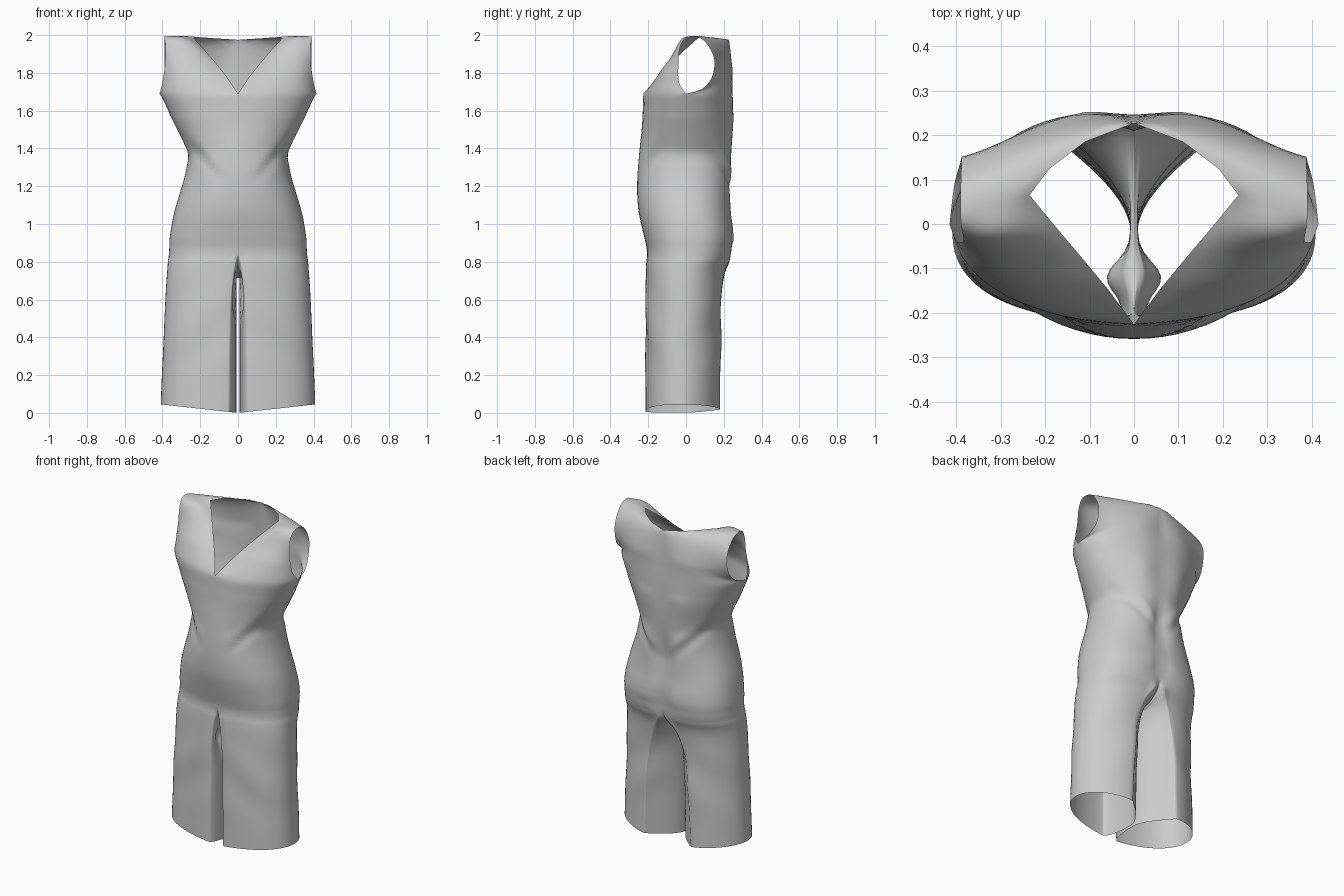
import bpy, bmesh
from math import sin, cos, pi, exp
from mathutils import Vector

if "Cube" in bpy.data.objects:
    bpy.data.objects.remove(bpy.data.objects["Cube"])

N = 16  # columns from centre line to side seam

# Body sections: z, half width, front y, back y, side y, roundness, leg opening
TORSO = [
    (1.69, .415, -.226, .250, .00, 2.1, 0),
    (1.62, .382, -.228, .252, .00, 2.1, 0),
    (1.52, .332, -.233, .251, .00, 2.1, 0),
    (1.44, .292, -.241, .248, .00, 2.1, 0),
    (1.37, .264, -.248, .246, .00, 2.1, 0),
    (1.30, .272, -.254, .246, .00, 2.1, 0),
    (1.23, .288, -.258, .244, .00, 2.1, 0),
    (1.15, .312, -.258, .240, .00, 2.15, 0),
    (1.06, .338, -.250, .242, .00, 2.2, 0),
    (0.96, .357, -.228, .254, .00, 2.25, 0),
    (0.87, .367, -.208, .252, .00, 2.3, 0)]
LEG = [
    TORSO[-1],
    (0.82, .370, -.209, .238, .00, 2.3, .2),
    (0.76, .374, -.212, .211, -.01, 2.3, .4),
    (0.68, .380, -.213, .195, -.015, 2.3, .6),
    (0.55, .387, -.214, .187, -.017, 2.3, .8),
    (0.36, .395, -.215, .184, -.017, 2.3, .9),
    (0.18, .403, -.215, .182, -.017, 2.3, .95),
    (0.00, .409, -.215, .180, -.017, 2.3, 1)]

# Shoulder panel: neck edge, panel middle, armhole edge (front over to back)
YOKE = [
    ((.060, -.145, 1.780), (.285, -.135, 1.785), (.400, -.037, 1.75)),
    ((.120, -.073, 1.855), (.288, -.080, 1.880), (.386, -.040, 1.85)),
    ((.180, -.002, 1.925), (.298, -.025, 1.975), (.384, -.030, 1.94)),
    ((.235, .065, 1.985), (.310, .040, 1.995), (.390, .010, 1.99)),
    ((.190, .125, 1.988), (.300, .105, 1.988), (.390, .090, 1.975)),
    ((.110, .185, 1.982), (.265, .165, 1.950), (.388, .148, 1.88)),
    ((0, .227, 1.975), (.225, .205, 1.880), (.391, .138, 1.78)),
    ((0, .238, 1.830), (.220, .220, 1.780), (.405, .085, 1.715))]


def spline(rows, steps):
    """Catmull-Rom through rows of numbers."""
    out = []
    for i in range(len(rows) - 1):
        q = [rows[max(0, min(len(rows) - 1, i + d))] for d in (-1, 0, 1, 2)]
        for k in range(steps):
            t = k / steps
            out.append(tuple(
                .5 * (2*b + (c - a)*t + (2*a - 5*b + 4*c - d)*t*t + (3*b - a - 3*c + d)*t**3)
                for a, b, c, d in zip(*q)))
    return out + [tuple(rows[-1])]


def leg_centre(row, a):
    return max(0, row[6]) * (.16 if a > 0 else .055)


def section(row, a):
    """Point on the outer half of a section, a from -pi/2 (front) to pi/2 (back)."""
    z, w, yf, yb, y0, n, o = row
    c = leg_centre(row, a)
    if a > 0:  # full seat, slimmer back of the legs
        n += .3 * bell(z - .97, .2) - .5 * max(0, o)
    s = abs(sin(a)) ** (2 / n)
    y = y0 + (yb - y0) * s if a > 0 else y0 + (yf - y0) * s
    return Vector((c + (w - c) * max(0, cos(a)) ** (2 / n), y, z))


def bell(v, width):
    return exp(-(v / width) ** 2)


def folds(p):
    """Soft cloth folds: pinched back seam and slanted waist creases."""
    x, y, z = p
    side = 1 if y > 0 else -1
    if y > .05:
        y -= .032 * bell(x, .05) * bell(z - 1.20, .15)
        y -= .025 * bell(x, .045) * bell(z - .91, .09)
        y += (.012 * bell(x - .13, .06) - .006 * bell(x, .05)) * bell(z - 1.6, .18)
    d = z - (1.12 + (1.1 if side > 0 else 1.2) * x)
    fade = min(1, max(0, (x - (.0 if side > 0 else .06)) / .1)) * bell(z - 1.3, .16)
    y += side * min(1, abs(y) / .08) * fade * (.008 * bell(d - .06, .04) - .012 * bell(d, .035))
    y += .005 * sin(16 * z + 14 * x) * min(1, x / .1) * bell(z - .45, .22)
    return Vector((x, y, z))


def hem(p):
    """Raise the outer side of the trouser hem."""
    p.z += .045 * p.x / .41 * max(0, 1 - p.z / .5) ** 2
    return p


bm = bmesh.new()


def grid(rows):
    v = [[bm.verts.new(p) for p in r] for r in rows]
    for r, s in zip(v, v[1:]):
        for i in range(len(r) - 1):
            bm.faces.new((r[i], r[i + 1], s[i + 1], s[i]))


angles = [pi / 2 * (i / N - 1) for i in range(2 * N + 1)]
body = spline(TORSO + LEG[1:], 4)
leg = body[4 * (len(TORSO) - 1):]

# Bodice, hips and the outer halves of the trouser legs
grid([[hem(folds(section(r, a))) for a in angles] for r in body])

# Inner legs hanging from the crotch curve
inner = []
for k, r in enumerate(leg):
    t = k / (len(leg) - 1)
    line = []
    for a in angles:
        p = section(r, a)
        c, ca = leg_centre(r, a), max(0, cos(a))
        p.x = c - (c - min(.008, .05 * max(0, r[6]))) * ca ** (2.2 if a > 0 else 1.1)
        p = folds(p)
        p.z -= .15 * ca * (1 - t) ** 2
        # gathered cloth under the crotch
        p.x += .05 * bell(p.y + .12, .05) * bell(p.z - .64, .08) * min(1, ca * 2) * (k > 0)
        line.append(hem(p))
    inner.append(line)
grid(inner)

# Shoulder panels from the bust over the shoulder to the back
cols = []
for i in range(N + 1):
    s = i / N
    pts = [section(TORSO[0], pi / 2 * (s - 1))]
    for a, b, c in YOKE:
        pts.append(Vector(a) * (1 - s) * (1 - 2 * s) + Vector(b) * 4 * s * (1 - s)
                   + Vector(c) * s * (2 * s - 1))
    pts.append(section(TORSO[0], pi / 2 * (1 - s)))
    if i == 0:  # straight neck edge with crisp corners
        line = [p.lerp(q, k / 5) for p, q in zip(pts, pts[1:]) for k in range(5)] + [pts[-1]]
    else:
        line = [Vector(p) for p in spline(pts, 5)]
    cols.append([folds(p) for p in line])
grid(cols)

for v in bm.verts:
    if v.co.x < .001:
        v.co.x = 0
bmesh.ops.remove_doubles(bm, verts=bm.verts, dist=.0008)
bmesh.ops.recalc_face_normals(bm, faces=bm.faces)

# Relax the cloth across the panel joins, keeping all open edges
soft = [v for v in bm.verts if not v.is_boundary
        and (abs(v.co.z - 1.69) < .1 or abs(v.co.z - .86) < .05)]
for _ in range(8):
    bmesh.ops.smooth_vert(bm, verts=soft, factor=.5,
                          use_axis_x=True, use_axis_y=True, use_axis_z=True)

# Mirror the half garment across its centre seam
mesh = bpy.data.meshes.new("jumpsuit")
bm.to_mesh(mesh)
bm.free()
suit = bpy.data.objects.new("jumpsuit", mesh)
bpy.context.collection.objects.link(suit)
for f in mesh.polygons:
    f.use_smooth = True
# outward-facing normals
if sum(f.normal.y * f.center.y * f.area for f in mesh.polygons) < 0:
    mesh.flip_normals()
mod = suit.modifiers.new("mirror", 'MIRROR')
mod.merge_threshold = .0008
